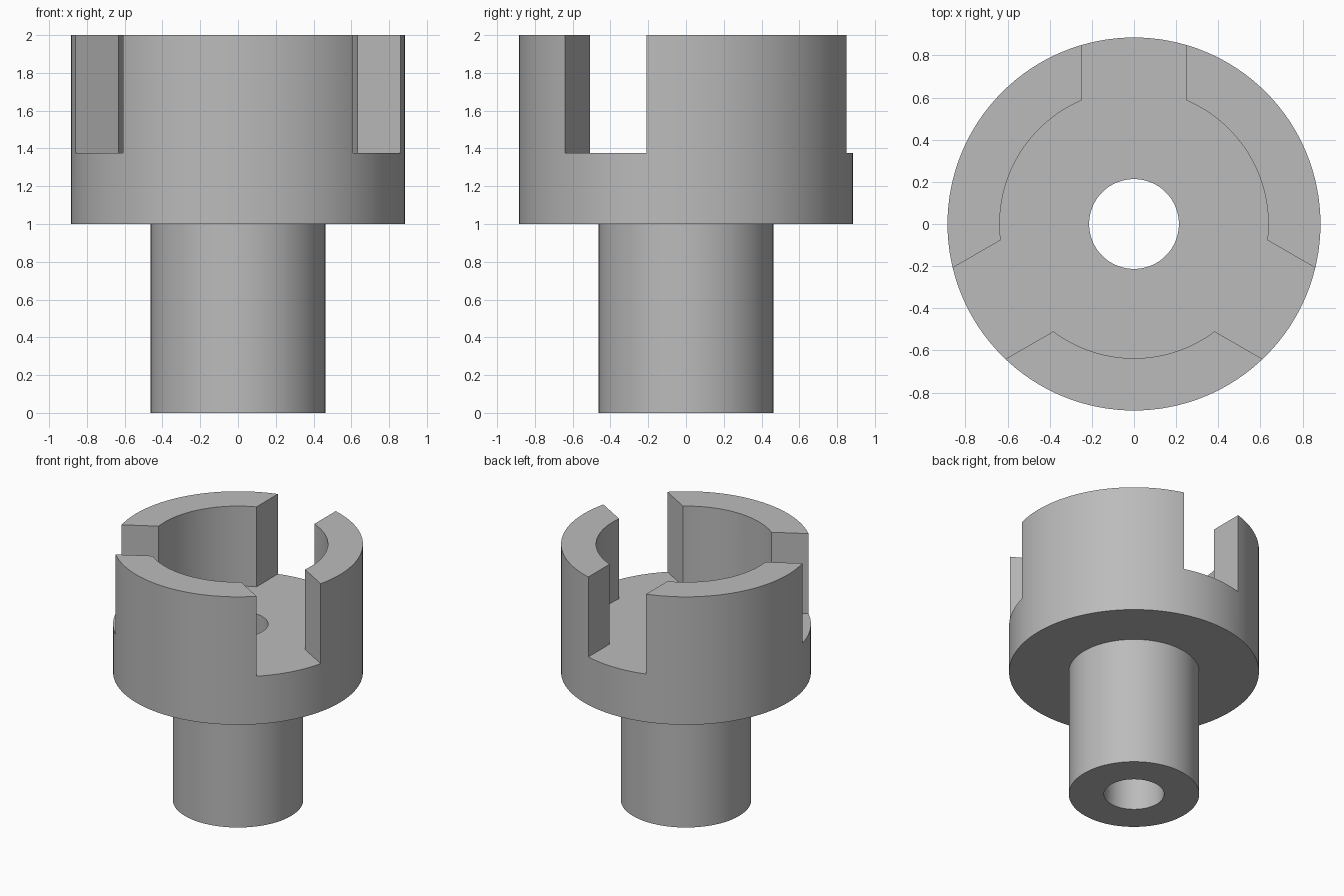
import bpy
import bmesh
from math import asin, cos, sin, pi, radians

if "Cube" in bpy.data.objects:
    bpy.data.objects.remove(bpy.data.objects["Cube"], do_unlink=True)

HUB_R, POCKET_R, SHAFT_R, BORE_R = 0.885, 0.637, 0.462, 0.213
HUB_Z, FLOOR_Z, TOP_Z = 1.0, 1.375, 2.0
SLOT_HALF = 0.25
SEGMENTS = 128

grey = bpy.data.materials.new("machined grey")
grey.use_nodes = True
colour = (0.5, 0.5, 0.5, 1)
grey.diffuse_color = colour
grey.node_tree.nodes["Principled BSDF"].inputs["Base Color"].default_value = colour


def make_object(name, bm):
    bmesh.ops.recalc_face_normals(bm, faces=bm.faces)
    mesh = bpy.data.meshes.new(name)
    bm.to_mesh(mesh)
    bm.free()
    mesh.materials.append(grey)
    obj = bpy.data.objects.new(name, mesh)
    bpy.context.collection.objects.link(obj)
    return obj


# Bored shaft and hub, turned from one closed profile
profile = [(BORE_R, 0), (SHAFT_R, 0), (SHAFT_R, HUB_Z),
           (HUB_R, HUB_Z), (HUB_R, TOP_Z), (BORE_R, TOP_Z)]
bm = bmesh.new()
verts = [bm.verts.new((r, 0, z)) for r, z in profile]
edges = [bm.edges.new((verts[i - 1], verts[i])) for i in range(len(verts))]
bmesh.ops.spin(bm, geom=verts + edges, axis=(0, 0, 1), cent=(0, 0, 0),
               angle=2 * pi, steps=SEGMENTS, use_merge=True)
bmesh.ops.remove_doubles(bm, verts=bm.verts, dist=1e-5)
coupling = make_object("slotted_coupling", bm)

# Pocket outline: a round centre with three parallel-sided slots
outline = []
half_angle = asin(SLOT_HALF / POCKET_R)
arc = 2 * pi / 3 - 2 * half_angle
steps = 32
for k in range(3):
    a = radians(90 + 120 * k)
    for side in (-1, 1):
        outline.append((1.2 * cos(a) - side * SLOT_HALF * sin(a),
                        1.2 * sin(a) + side * SLOT_HALF * cos(a)))
    for i in range(steps + 1):
        t = a + half_angle + arc * i / steps
        outline.append((POCKET_R * cos(t), POCKET_R * sin(t)))

bm = bmesh.new()
face = bm.faces.new([bm.verts.new((x, y, FLOOR_Z)) for x, y in outline])
raised = bmesh.ops.extrude_face_region(bm, geom=[face])["geom"]
bmesh.ops.translate(bm, vec=(0, 0, 1), verts=[
    v for v in raised if isinstance(v, bmesh.types.BMVert)])
cutter = make_object("pocket_cutter", bm)
cutter.hide_render = True

# Cut the pocket and slots, leaving three jaws
cut = coupling.modifiers.new("pocket", 'BOOLEAN')
cut.operation = 'DIFFERENCE'
cut.solver = 'EXACT'
cut.object = cutter
bpy.ops.object.select_all(action='DESELECT')
bpy.context.view_layer.objects.active = coupling
coupling.select_set(True)
bpy.ops.object.modifier_apply(modifier=cut.name)
bpy.data.objects.remove(cutter, do_unlink=True)
bpy.ops.object.shade_smooth_by_angle(angle=radians(30))
